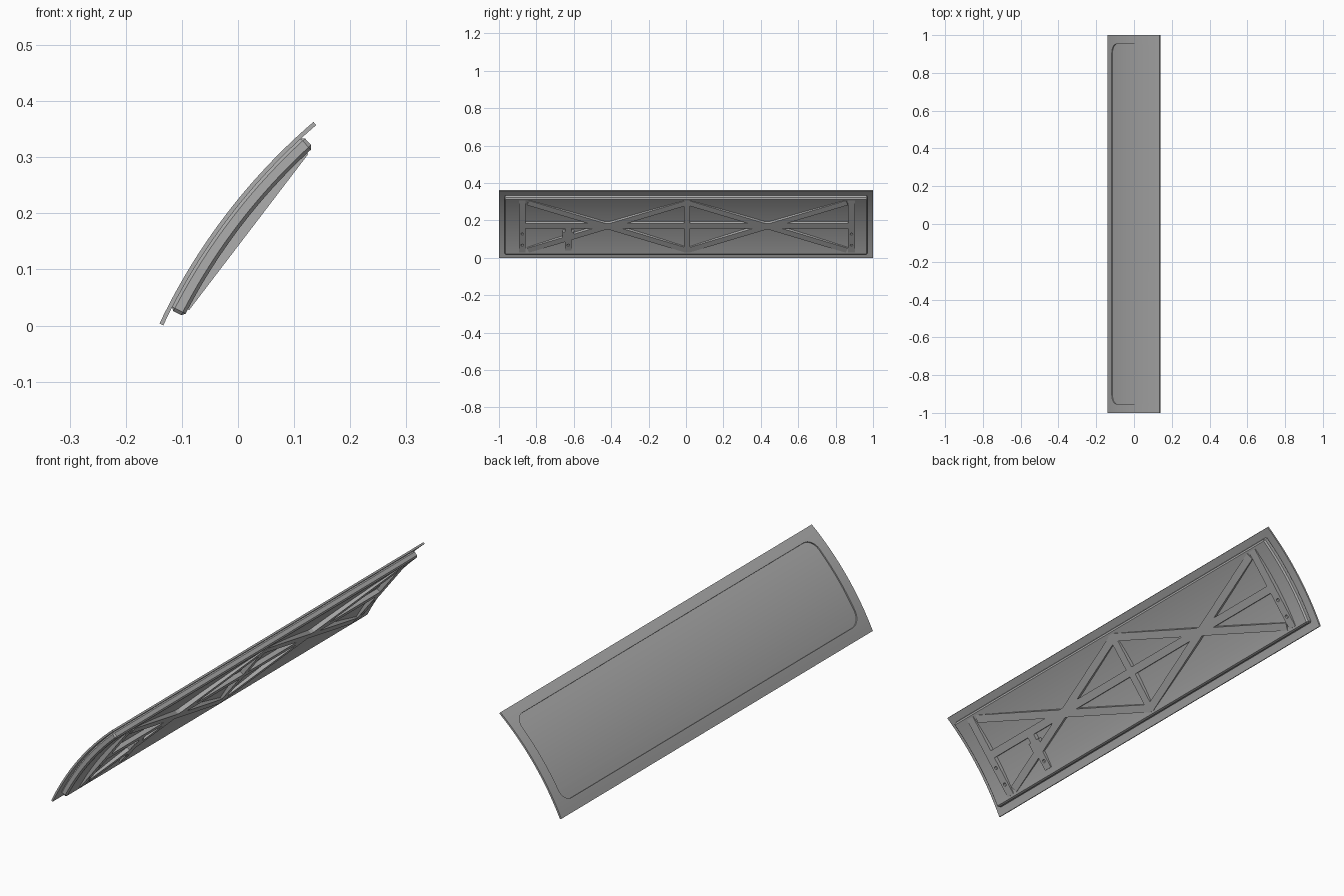
import bpy, bmesh, math
from mathutils import Vector, Matrix

if "Cube" in bpy.data.objects:
    bpy.data.objects.remove(bpy.data.objects["Cube"])

grey = bpy.data.materials.new("mid_grey")
grey.use_nodes = True
colour = (0.42, 0.42, 0.42, 1)
grey.diffuse_color = colour
grey.node_tree.nodes["Principled BSDF"].inputs["Base Color"].default_value = colour

# Arc of the panel's cross-section: chord ends and half angle
LOW, HIGH = Vector((-0.140, 0, 0.0035)), Vector((0.1345, 0, 0.363))
HALF = math.radians(12)
chord = HIGH - LOW
R = chord.length / 2 / math.sin(HALF)
ARC = 2 * R * HALF
along = chord.normalized()
inward = Vector((along.z, 0, -along.x))
centre = (LOW + HIGH) / 2 + inward * R * math.cos(HALF)


def on_arc(s, y, depth):
    """Point at arc length s from the low edge, at a depth below the outer face."""
    a = s / R - HALF
    p = centre + (along * math.sin(a) - inward * math.cos(a)) * (R - depth)
    return (p.x, y, p.z)


def finish(name, bm):
    bmesh.ops.recalc_face_normals(bm, faces=bm.faces)
    mesh = bpy.data.meshes.new(name)
    bm.to_mesh(mesh)
    bm.free()
    mesh.materials.append(grey)
    obj = bpy.data.objects.new(name, mesh)
    bpy.context.collection.objects.link(obj)
    return obj


def rounded_rect(s0, s1, y0, y1, r, n=8):
    pts = []
    for k, (s, y) in enumerate([(s1 - r, y1 - r), (s0 + r, y1 - r), (s0 + r, y0 + r), (s1 - r, y0 + r)]):
        for i in range(n + 1 if r > 0 else 1):
            a = math.pi / 2 * (k + i / n)
            pts.append((s + r * math.cos(a), y + r * math.sin(a)))
    return pts


def curved_slab(name, outline, d0, d1, cuts=24):
    """Flat outline sliced into strips, thickened and bent onto the arc."""
    bm = bmesh.new()
    bm.faces.new([bm.verts.new((s, y, d0)) for s, y in outline])
    for i in range(1, cuts):
        bmesh.ops.bisect_plane(bm, geom=bm.verts[:] + bm.edges[:] + bm.faces[:],
                               plane_co=(ARC * i / cuts, 0, 0), plane_no=(1, 0, 0), dist=1e-5)
    ext = bmesh.ops.extrude_face_region(bm, geom=bm.faces[:], use_keep_orig=True)
    for v in ext["geom"]:
        if isinstance(v, bmesh.types.BMVert):
            v.co.z = d1
    for v in bm.verts:
        v.co = on_arc(*v.co)
    return finish(name, bm)


def apply_modifiers(obj):
    bpy.context.view_layer.update()
    evaluated = obj.evaluated_get(bpy.context.evaluated_depsgraph_get())
    mesh = bpy.data.meshes.new_from_object(evaluated)
    obj.modifiers.clear()
    obj.data = mesh


def cut(obj, cutter):
    mod = obj.modifiers.new("cut", "BOOLEAN")
    mod.operation, mod.solver, mod.object = "DIFFERENCE", "EXACT", cutter
    apply_modifiers(obj)
    bpy.data.objects.remove(cutter)


def shade(obj):
    bpy.ops.object.select_all(action="DESELECT")
    obj.select_set(True)
    bpy.context.view_layer.objects.active = obj
    bpy.ops.object.shade_smooth_by_angle(angle=math.radians(25))


# Outer skin with a shallow rounded recess
skin = curved_slab("outer_skin", rounded_rect(0, ARC, -1, 1, 0), 0, 0.0075)
recess = curved_slab("recess_cutter", rounded_rect(0.049, ARC - 0.043, -0.953, 0.953, 0.05), -0.02, 0.005)
recess.hide_render = True
cut(skin, recess)
shade(skin)

# Thick inner panel with chamfered rim
DEPTH, MARGIN = 0.034, 0.031
inner = curved_slab("inner_panel", rounded_rect(MARGIN, ARC - MARGIN, -0.97, 0.97, 0), 0.0065, DEPTH)
bevel = inner.modifiers.new("chamfer", "BEVEL")
bevel.width, bevel.segments = 0.006, 1
bevel.limit_method, bevel.angle_limit = "ANGLE", math.radians(40)
apply_modifiers(inner)
shade(inner)

# Ribs fill from the curved inner face down to one flat plane
plane = (R - DEPTH) * math.cos((ARC / 2 - MARGIN) / R)
FRAME = Matrix(((along.x, 0, inward.x, 0), (0, 1, 0, 0), (along.z, 0, inward.z, 0), (0, 0, 0, 1)))
FRAME.translation = centre - inward * plane


def rib(name, a, b, width, height=0.023):
    """Straight bar between two (y, u) points, u measured up the chord."""
    a, b = Vector(a), Vector(b)
    d = b - a
    mid = (a + b) / 2
    turn = math.atan2(d.x, d.y)
    bm = bmesh.new()
    bmesh.ops.create_cube(bm, size=1, matrix=FRAME @ Matrix.Translation((mid.y, mid.x, -height / 2))
                          @ Matrix.Rotation(turn, 4, "Z") @ Matrix.Diagonal((d.length, width, height, 1)))
    return finish(name, bm)


def drill(obj, y):
    """Two small bolt holes in an upright rib."""
    for u in (-0.05, -0.125):
        bm = bmesh.new()
        bmesh.ops.create_cone(bm, cap_ends=True, segments=16, radius1=0.007, radius2=0.007, depth=0.02,
                              matrix=FRAME @ Matrix.Translation((u, y, 0)))
        cutter = finish("hole_cutter", bm)
        cutter.hide_render = True
        cut(obj, cutter)


rib("centre_upright_rib", (0.005, -0.175), (0.005, 0.175), 0.034)
for name, y in (("front_upright_rib", -0.875), ("back_upright_rib", 0.885)):
    drill(rib(name, (y, -0.175), (y, 0.175), 0.036), y)
drill(rib("bracket_upright_rib", (-0.63, -0.16), (-0.63, 0.0), 0.036), -0.63)
rib("bracket_step", (-0.66, -0.055), (-0.60, -0.055), 0.04)
rib("long_middle_rib", (-0.875, 0.005), (0.885, 0.005), 0.032)

# Two crosses of diagonal ribs
for label, y in (("front", -0.42), ("back", 0.435)):
    for side in (-1, 1):
        rib(label + "_cross_rib", (y - 0.425, -0.16 * side), (y + 0.425, 0.16 * side), 0.032)
